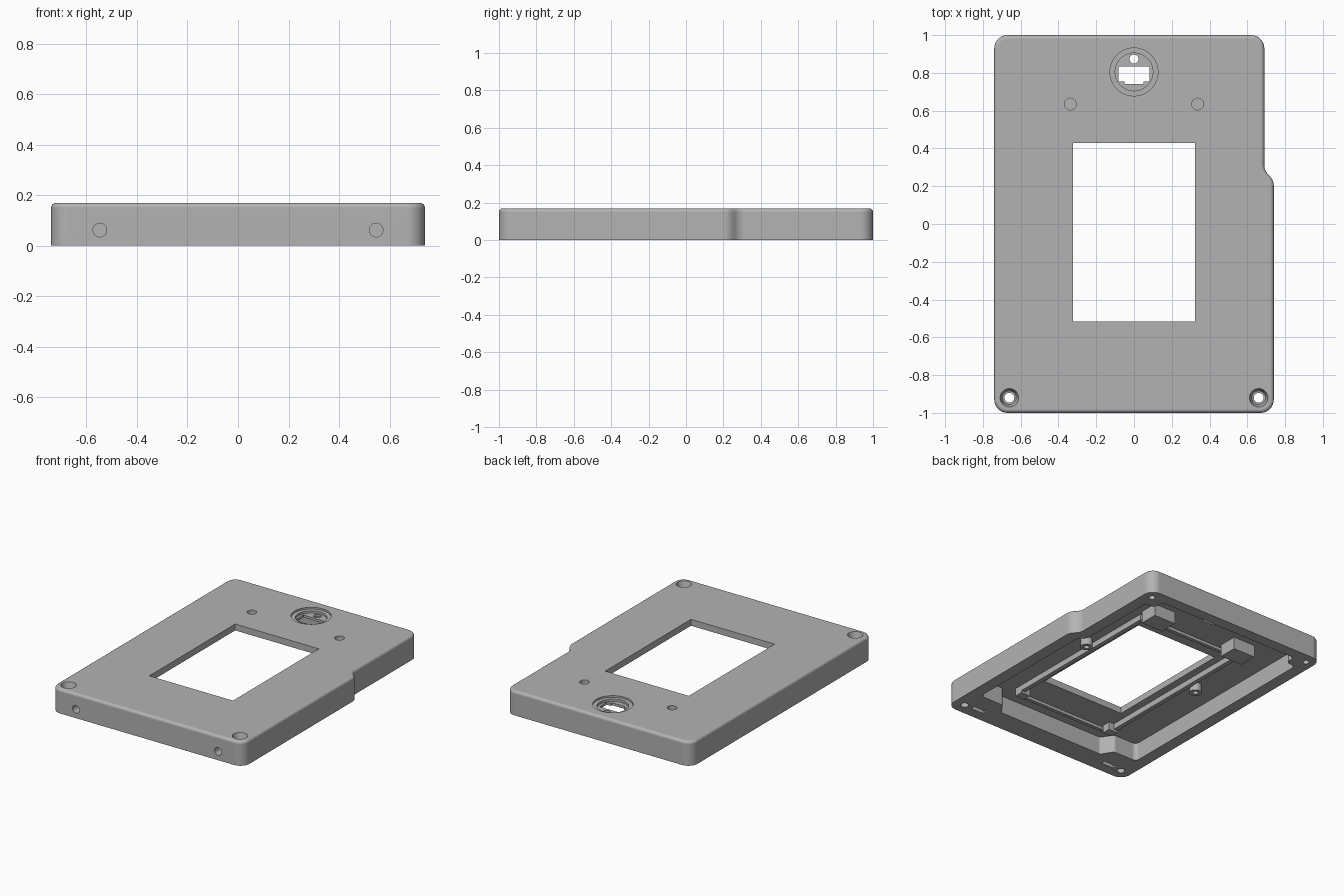
import bpy, bmesh, math
from mathutils import Vector, Matrix

cube = bpy.data.objects.get("Cube")
if cube:
    bpy.data.objects.remove(cube, do_unlink=True)

HEIGHT = 0.17
CEILING = 0.125          # underside of the top plate

grey = bpy.data.materials.new("matte grey")
grey.use_nodes = True
colour = (0.45, 0.45, 0.45, 1)
grey.diffuse_color = colour
grey.node_tree.nodes["Principled BSDF"].inputs["Base Color"].default_value = colour


def finish(name, bm):
    bmesh.ops.recalc_face_normals(bm, faces=bm.faces)
    mesh = bpy.data.meshes.new(name)
    bm.to_mesh(mesh)
    bm.free()
    mesh.materials.append(grey)
    obj = bpy.data.objects.new(name, mesh)
    bpy.context.collection.objects.link(obj)
    return obj


def rounded(corners, radius, steps=8):
    """Closed outline with an arc at every corner."""
    pts = []
    n = len(corners)
    for i in range(n):
        p = Vector(corners[i])
        a = (Vector(corners[i - 1]) - p).normalized()
        b = (Vector(corners[(i + 1) % n]) - p).normalized()
        turn = math.atan2(-a.x * b.y + a.y * b.x, -a.dot(b))
        tangent = radius * math.tan(abs(turn) / 2)
        centre = p + (a + b).normalized() * math.hypot(radius, tangent)
        start = p + a * tangent - centre
        for k in range(steps + 1):
            pts.append(centre + Matrix.Rotation(turn * k / steps, 2) @ start)
    return pts


def offset(pts, dist):
    """Grow a counter-clockwise outline outward."""
    out = []
    for i, p in enumerate(pts):
        d = (pts[(i + 1) % len(pts)] - pts[i - 1]).normalized()
        out.append(p + Vector((d.y, -d.x)) * dist)
    return out


def prism(name, pts, z0, z1, bevel=0):
    bm = bmesh.new()
    base = bm.faces.new([bm.verts.new((p[0], p[1], z0)) for p in pts])
    ext = bmesh.ops.extrude_face_region(bm, geom=[base], use_keep_orig=True)
    top = [v for v in ext["geom"] if isinstance(v, bmesh.types.BMVert)]
    for v in top:
        v.co.z = z1
    if bevel:
        rim = [e for e in bm.edges if all(v in top for v in e.verts)]
        bmesh.ops.bevel(bm, geom=rim, offset=bevel, segments=4, profile=0.5, affect='EDGES')
    return finish(name, bm)


def box(name, x, y, w, d, z0, z1):
    w, d = w / 2, d / 2
    return prism(name, [(x - w, y - d), (x + w, y - d), (x + w, y + d), (x - w, y + d)], z0, z1)


def cylinder(name, x, y, r, z0, z1, r_top=None):
    bm = bmesh.new()
    bmesh.ops.create_cone(bm, cap_ends=True, segments=40, radius1=r, radius2=r_top or r, depth=z1 - z0,
                          matrix=Matrix.Translation((x, y, (z0 + z1) / 2)))
    return finish(name, bm)


def boolean(target, tool, operation):
    mod = target.modifiers.new("boolean", 'BOOLEAN')
    mod.operation = operation
    mod.solver = 'EXACT'
    mod.object = tool
    bpy.context.view_layer.objects.active = target
    bpy.ops.object.modifier_apply(modifier=mod.name)
    bpy.data.objects.remove(tool, do_unlink=True)


def cut(target, tool):
    boolean(target, tool, 'DIFFERENCE')


def add(target, tool):
    boolean(target, tool, 'UNION')


# Outer shell, with a step in the +x side
outline = rounded([(-.74, -1), (.74, -1), (.74, .23), (.69, .285), (.69, 1), (-.74, 1)], .07)
case = prism("case_shell", outline, 0, HEIGHT, bevel=.02)

# Hollow underside, leaving solid corners for the screws
hollow = rounded([(-.42, -.84), (.42, -.84), (.47, -.76), (.655, -.76), (.655, .2), (.605, .26),
                  (.605, .84), (.53, .84), (.53, .92), (-.58, .92), (-.58, .84),
                  (-.655, .84), (-.655, -.76), (-.47, -.76)], .03, 5)
cut(case, prism("cavity", hollow, -.05, CEILING))

# Seal groove around the rim
groove = prism("groove", offset(hollow, .042), -.02, .025)
cut(groove, prism("groove_core", offset(hollow, .02), -.1, .1))
cut(case, groove)

# Inner rails, ridges, blocks and screw bosses
for s in (-1, 1):
    add(case, box("rail", s * .39, -.08, .03, 1.26, .085, .14))
    add(case, box("rail_foot", s * .37, -.68, .07, .06, .07, .141))
    add(case, box("mount_block", s * .335, .645, .17, .13, .04, .142))
    add(case, cylinder("boss", s * .46, .07, .04, .07, .143))
    cut(case, cylinder("boss_hole", s * .46, .07, .018, .02, .11))
for y in (-.74, .535):
    add(case, box("cross_ridge", 0, y, .72, .025, .105, .144))

# Display window
cut(case, box("window", 0, -.043, .645, .945, -.1, .3))

# Round connector recess with keyed opening
cut(case, cylinder("recess_outer", 0, .805, .127, .158, .3))
cut(case, cylinder("recess_inner", 0, .805, .1, .142, .3))
cut(case, cylinder("key_hole", 0, .873, .024, .05, .3))
half = [(.05, .742), (.05, .755), (.082, .755), (.082, .835)]
cut(case, prism("socket", half + [(-x, y) for x, y in reversed(half)], .05, .3))

for s in (-1, 1):
    # Blind holes in the top
    cut(case, cylinder("top_hole", s * .337, .635, .031, .08, .3))
    # Countersunk front corner holes
    cut(case, cylinder("through_hole", s * .66, -.92, .026, -.1, .3))
    cut(case, cylinder("countersink", s * .66, -.92, .036, .12, HEIGHT + .0001, .049))
    # Nut slots below, met by screw holes from the front
    cut(case, box("nut_slot", s * .55, -.91, .1, .03, -.1, .1))
    hole = cylinder("front_hole", 0, 0, .027, -.06, .06)
    hole.data.transform(Matrix.Translation((s * .547, -.98, .062)) @ Matrix.Rotation(math.pi / 2, 4, 'X'))
    cut(case, hole)
# Blind back corner holes
for x in (.625, -.675):
    cut(case, cylinder("back_hole", x, .925, .021, -.1, .11))

# Smooth rounded edges, flat faces kept flat
bpy.ops.object.select_all(action='DESELECT')
case.select_set(True)
bpy.context.view_layer.objects.active = case
bpy.ops.object.shade_smooth_by_angle(angle=math.radians(30))
weighted = case.modifiers.new("weighted normals", 'WEIGHTED_NORMAL')
weighted.keep_sharp = True
